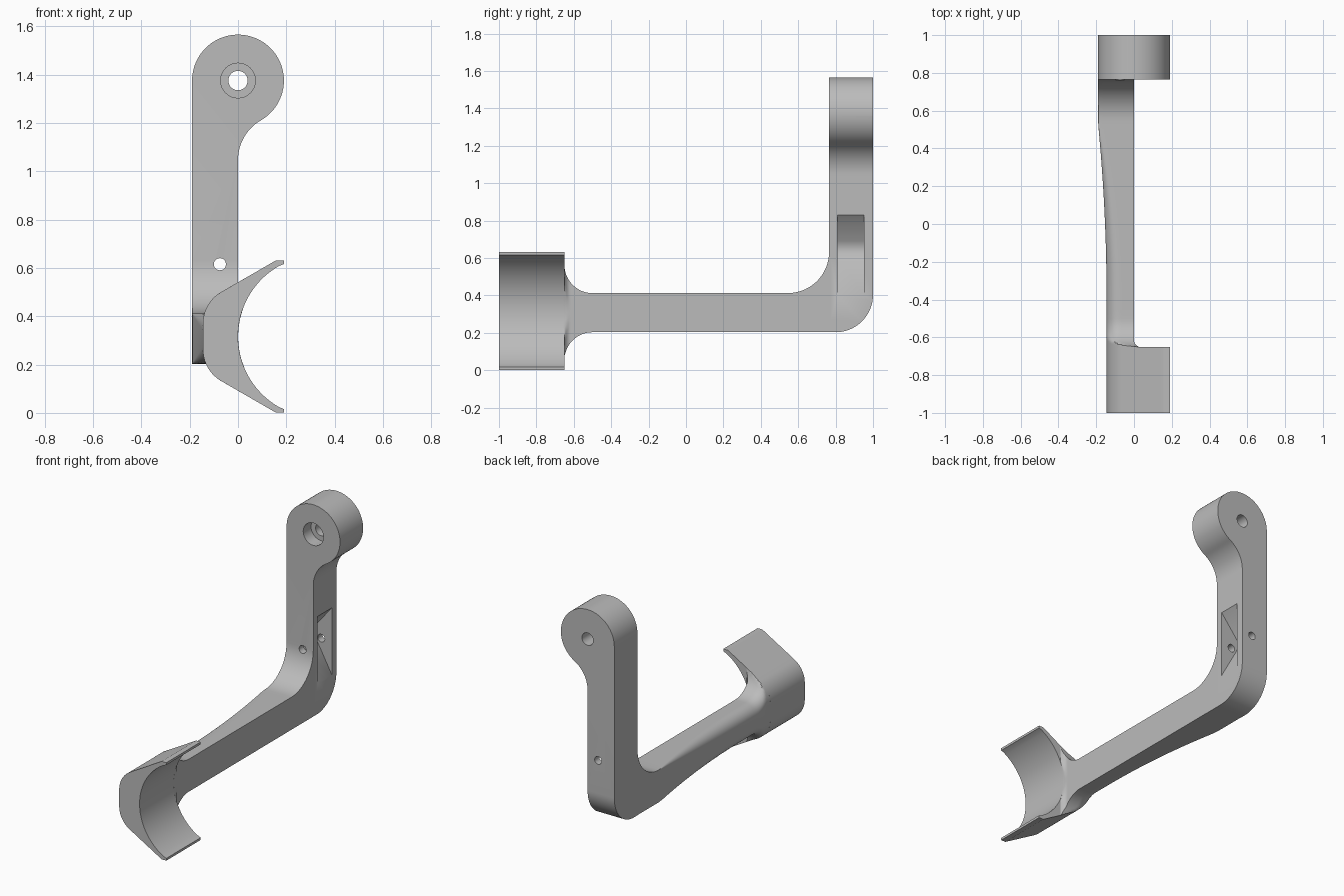
import bpy, bmesh, math

if "Cube" in bpy.data.objects:
    bpy.data.objects.remove(bpy.data.objects["Cube"])

grey = bpy.data.materials.new("light_grey")
grey.diffuse_color = (0.5, 0.5, 0.5, 1)
grey.use_nodes = True
grey.node_tree.nodes["Principled BSDF"].inputs["Base Color"].default_value = grey.diffuse_color


def make(name, rings):
    """Closed skin through rings of equal length, capped at both ends."""
    bm = bmesh.new()
    vs = [[bm.verts.new(p) for p in ring] for ring in rings]
    n = len(vs[0])
    for a, b in zip(vs, vs[1:]):
        for i in range(n):
            j = (i + 1) % n
            bm.faces.new((a[i], a[j], b[j], b[i]))
    bm.faces.new(vs[0])
    bm.faces.new(vs[-1])
    bmesh.ops.recalc_face_normals(bm, faces=bm.faces)
    me = bpy.data.meshes.new(name)
    bm.to_mesh(me)
    bm.free()
    me.materials.append(grey)
    ob = bpy.data.objects.new(name, me)
    bpy.context.collection.objects.link(ob)
    return ob


def arc(cx, cz, r, a0, a1, n=16):
    steps = [math.radians(a0 + (a1 - a0) * i / n) for i in range(n + 1)]
    return [(cx + r * math.cos(a), cz + r * math.sin(a)) for a in steps]


def extrude_y(name, prof, y0, y1):
    return make(name, [[(x, y, z) for x, z in prof] for y in (y0, y1)])


def boolean(ob, tool, op):
    m = ob.modifiers.new("bool", 'BOOLEAN')
    m.operation, m.solver, m.object = op, 'EXACT', tool
    bpy.context.view_layer.objects.active = ob
    bpy.ops.object.modifier_apply(modifier=m.name)
    bpy.data.objects.remove(tool)


def smooth(ob):
    bpy.ops.object.select_all(action='DESELECT')
    ob.select_set(True)
    bpy.context.view_layer.objects.active = ob
    bpy.ops.object.shade_smooth_by_angle(angle=math.radians(30))


# Cradle: rounded outside, circular inside, thin lips
MID, R_IN = 0.316, 0.336
upper = arc(0.005, 0.37, 0.15, 180, 120, 10)
upper += [(0.157, 0.631), (0.19, 0.631), (0.19, 0.616)]
inner = arc(R_IN, MID, R_IN, 116.5, 243.5, 40)
lower = [(x, 2 * MID - z) for x, z in reversed(upper)]
cradle = extrude_y("cradle", upper + inner[1:-1] + lower, -1, -0.65)
smooth(cradle)


# Arm: lofted along y, tapering and rounding on its left side
def outline_top(x):
    if x < -0.07:
        return 0.37 + math.sqrt(max(0, 0.15 ** 2 - (x - 0.005) ** 2))
    return 0.5 + (x + 0.07) * 0.577


def arm_ring(y):
    top, bot = 0.412, 0.203
    if y < -0.5:                       # flare into the cradle
        d = 0.15 - math.sqrt(max(0, 0.15 ** 2 - min(0.15, -0.5 - y) ** 2))
        top, bot = top + d, bot - d
    if y > 0.545:                      # inside curve up to the upright
        top += 0.22 - math.sqrt(max(0, 0.22 ** 2 - min(0.22, y - 0.545) ** 2))
    if y > 0.8:
        bot = 0.4 - math.sqrt(0.2 ** 2 - (y - 0.8) ** 2)
    t = min(1, max(0, (0.53 - y) / 0.93))
    ease = 1 - (1 - t) ** 2
    left, r = -0.19 + 0.045 * ease, 0.002 + 0.068 * ease
    right = 0.025 * (max(0, -0.62 - y) / 0.03) ** 2
    pts = arc(left + r, bot + r, r, 270, 180, 8) + arc(left + r, top - r, r, 180, 90, 8)
    pts += [(left + r + (right - left - r) * i / 8, top) for i in range(1, 9)]
    pts += [(right, top + (bot - top) * i / 12) for i in range(1, 13)]
    pts += [(right + (left + r - right) * i / 8, bot) for i in range(1, 8)]
    ring = []
    for x, z in pts:
        if y < -0.5:                   # keep the flare within the cradle section
            z = max(2 * MID - outline_top(x), min(z, outline_top(x)))
            x = min(x, R_IN - math.sqrt(R_IN ** 2 - (z - MID) ** 2))
        ring.append((x, y, z))
    return ring


ys = [-0.655] + [-0.5 - 0.15 * math.sin(math.radians(a)) for a in range(90, -1, -6)]
ys += [-0.5 + 1.045 * i / 24 for i in range(1, 25)]
ys += [0.545 + 0.22 * math.sin(math.radians(a)) for a in range(6, 91, 6)] + [0.775]
arm = make("arm", [arm_ring(y) for y in ys])

# Upright with round head and a concave neck, lower back edge rounded
HEAD = 1.375
r_neck = 0.19
dz = math.sqrt((r_neck + 0.19) ** 2 - r_neck ** 2)
ang = math.degrees(math.atan2(-dz, r_neck))
prof = [(-0.19, 0.203), (0, 0.203)]
prof += arc(r_neck, HEAD - dz, r_neck, 180, 180 + ang, 16)
prof += arc(0, HEAD, 0.19, ang, 180, 48)[1:]
upright = extrude_y("upright", prof, 0.765, 1)
side = [(0.7, 0.203)] + arc(0.8, 0.403, 0.2, 270, 360, 20) + [(1, 1.7), (0.7, 1.7)]
boolean(upright, make("corner_shape", [[(x, y, z) for y, z in side] for x in (-0.4, 0.4)]),
        'INTERSECT')
boolean(upright, arm, 'UNION')

# Pivot hole with counterbore, and cross pin hole
for x, z, r, y0, y1 in ((0, HEAD, 0.04, 0.7, 1.1), (0, HEAD, 0.072, 0.7, 0.845),
                        (-0.075, 0.615, 0.025, 0.6, 1.1)):
    boolean(upright, extrude_y("hole", arc(x, z, r, 0, 360, 32)[:-1], y0, y1), 'DIFFERENCE')

# Pocket in the right face with sloping floor
pocket = [(0.05, 0.4), (0, 0.4), (-0.11, 0.6)]
pocket += [(-0.122, 0.63), (-0.124, 0.655), (-0.115, 0.69), (0, 0.83), (0.05, 0.83)]
boolean(upright, extrude_y("pocket", pocket, 0.81, 0.953), 'DIFFERENCE')
upright.name = "upright_and_arm"
smooth(upright)
